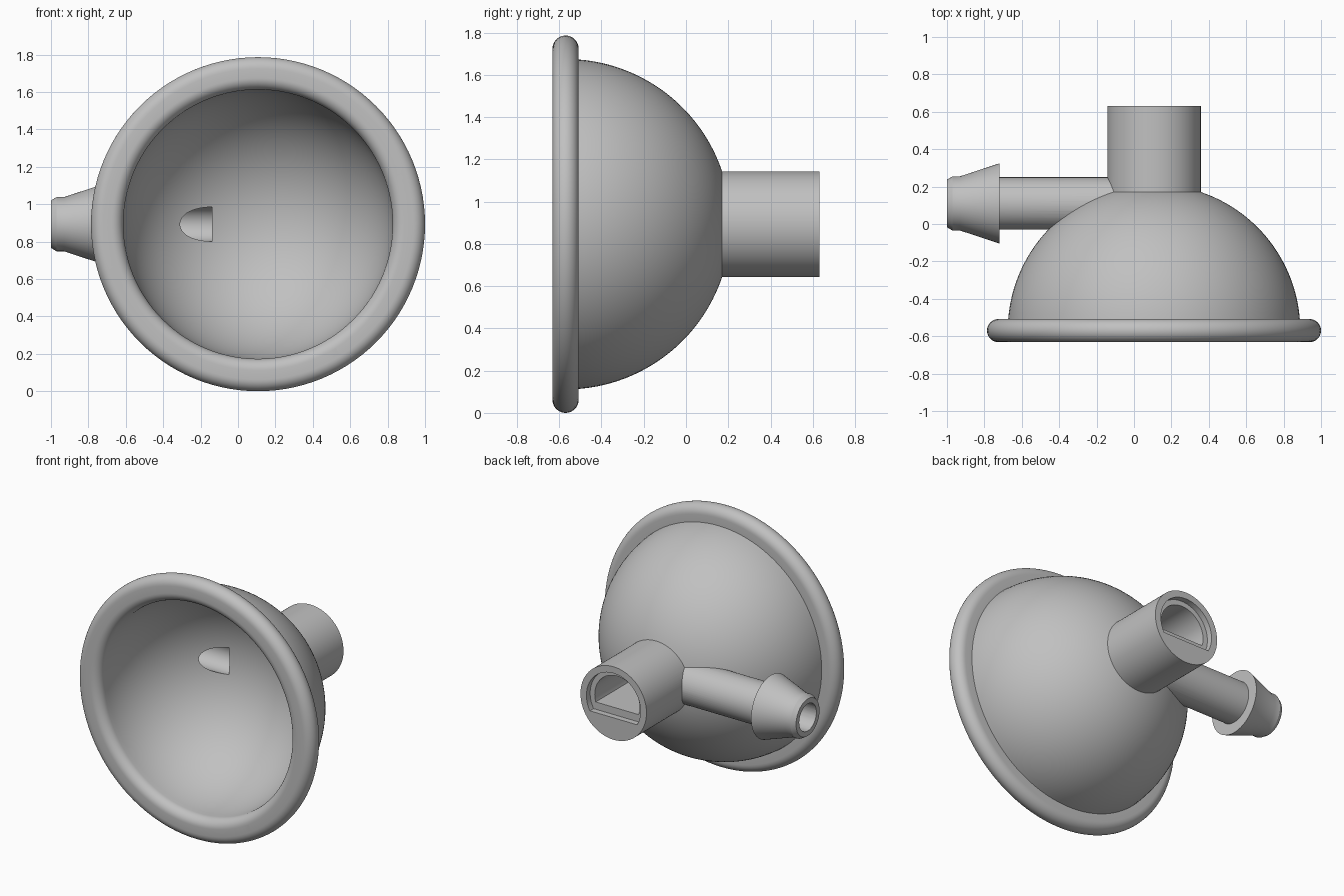
import bpy, bmesh, math
from mathutils import Matrix, Vector

if "Cube" in bpy.data.objects:
    bpy.data.objects.remove(bpy.data.objects["Cube"])

CX, CZ = 0.107, 0.893        # dome axis, running along y
CY = -0.57                   # dome centre and rim mid-plane
R_OUT, R_IN, R_RIM, R_EDGE = 0.782, 0.72, 0.893, 0.062
R_POST, Y_BACK = 0.25, 0.632
PORT_Y = 0.11                # height of the side port along the dome axis

grey = bpy.data.materials.new("grey plastic")
grey.diffuse_color = (0.53, 0.53, 0.53, 1)
grey.use_nodes = True
grey.node_tree.nodes["Principled BSDF"].inputs["Base Color"].default_value = grey.diffuse_color


def arc(cr, cy, radius, a0, a1, n):
    """Arc points (radius, along) from angle a0 to a1 in degrees."""
    out = []
    for i in range(n + 1):
        a = math.radians(a0 + (a1 - a0) * i / n)
        out.append((cr + radius * math.cos(a), cy + radius * math.sin(a)))
    return out


def finish(name, bm):
    bmesh.ops.remove_doubles(bm, verts=bm.verts, dist=1e-5)
    bmesh.ops.recalc_face_normals(bm, faces=bm.faces)
    me = bpy.data.meshes.new(name)
    bm.to_mesh(me)
    bm.free()
    me.materials.append(grey)
    ob = bpy.data.objects.new(name, me)
    bpy.context.collection.objects.link(ob)
    return ob


def lathe(name, profile, origin, along, steps):
    """Turn (radius, distance) points around an axis through origin."""
    along = Vector(along)
    bm = bmesh.new()
    vs = [bm.verts.new(Vector(origin) + Vector((0, 0, r)) + along * d) for r, d in profile]
    es = [bm.edges.new(p) for p in zip(vs, vs[1:])]
    bmesh.ops.spin(bm, geom=vs + es, cent=origin, axis=along,
                   angle=2 * math.pi, steps=steps, use_duplicate=False)
    return finish(name, bm)


def d_prism(name, radius, flat, y0, y1):
    """Round prism along y with a flat floor at height -flat."""
    a = math.degrees(math.asin(flat / radius))
    bm = bmesh.new()
    vs = [bm.verts.new((CX + x, y0, CZ + z)) for x, z in arc(0, 0, radius, -a, 180 + a, 64)]
    f = bm.faces.new(vs)
    ext = bmesh.ops.extrude_face_region(bm, geom=[f])
    bmesh.ops.translate(bm, vec=(0, y1 - y0, 0),
                        verts=[v for v in ext["geom"] if isinstance(v, bmesh.types.BMVert)])
    return finish(name, bm)


def combine(target, tool, operation):
    mod = target.modifiers.new(operation, 'BOOLEAN')
    mod.operation, mod.solver, mod.object = operation, 'EXACT', tool
    bpy.context.view_layer.objects.active = target
    bpy.ops.object.modifier_apply(modifier=mod.name)
    bpy.data.objects.remove(tool, do_unlink=True)


# Solid dome with rounded rim and rear post
axis_origin = (CX, 0, CZ)
a_rim = math.degrees(math.asin(R_EDGE / R_OUT))
a_post = math.degrees(math.acos(R_POST / R_OUT))
profile = [(0, CY - R_EDGE)]
profile += arc(R_RIM - R_EDGE, CY, R_EDGE, -90, 90, 16)
profile += arc(0, CY, R_OUT, a_rim, a_post, 32)
profile += [(R_POST, Y_BACK), (0, Y_BACK)]
cup = lathe("cup", profile, axis_origin, (0, 1, 0), 112)

# Side port with a barbed tip
port = lathe("side_port", [(0, -1), (0.127, -1), (0.145, -0.97), (0.145, -0.93),
                           (0.214, -0.72), (0.14, -0.72), (0.14, 0.02), (0, 0.02)],
             (0, PORT_Y, CZ), (1, 0, 0), 64)
combine(cup, port, 'UNION')

# Hollow inside of the dome, flowing into the rounded rim
hollow = [(0, -0.8), (R_IN + R_EDGE, -0.8)]
hollow += arc(R_IN + R_EDGE, CY, R_EDGE, 270, 180, 10)
hollow += arc(0, CY, R_IN, 0, 90, 36)[1:]
combine(cup, lathe("hollow_cutter", hollow, axis_origin, (0, 1, 0), 112), 'DIFFERENCE')

# Bore through the side port, opening into the dome
bore = lathe("bore_cutter", [(0, -1.1), (0.093, -1.1), (0.093, -0.14), (0, -0.14)],
             (0, PORT_Y, CZ), (1, 0, 0), 48)
combine(cup, bore, 'DIFFERENCE')

# Stepped D-shaped socket in the post
combine(cup, d_prism("socket_cutter", 0.17, 0.05, 0.21, 0.7), 'DIFFERENCE')
combine(cup, d_prism("socket_step_cutter", 0.205, 0.10, Y_BACK - 0.04, 0.7), 'DIFFERENCE')

# Smooth surfaces with crisp edges
bpy.ops.object.select_all(action='DESELECT')
cup.select_set(True)
bpy.context.view_layer.objects.active = cup
bpy.ops.object.shade_smooth_by_angle(angle=math.radians(25))
